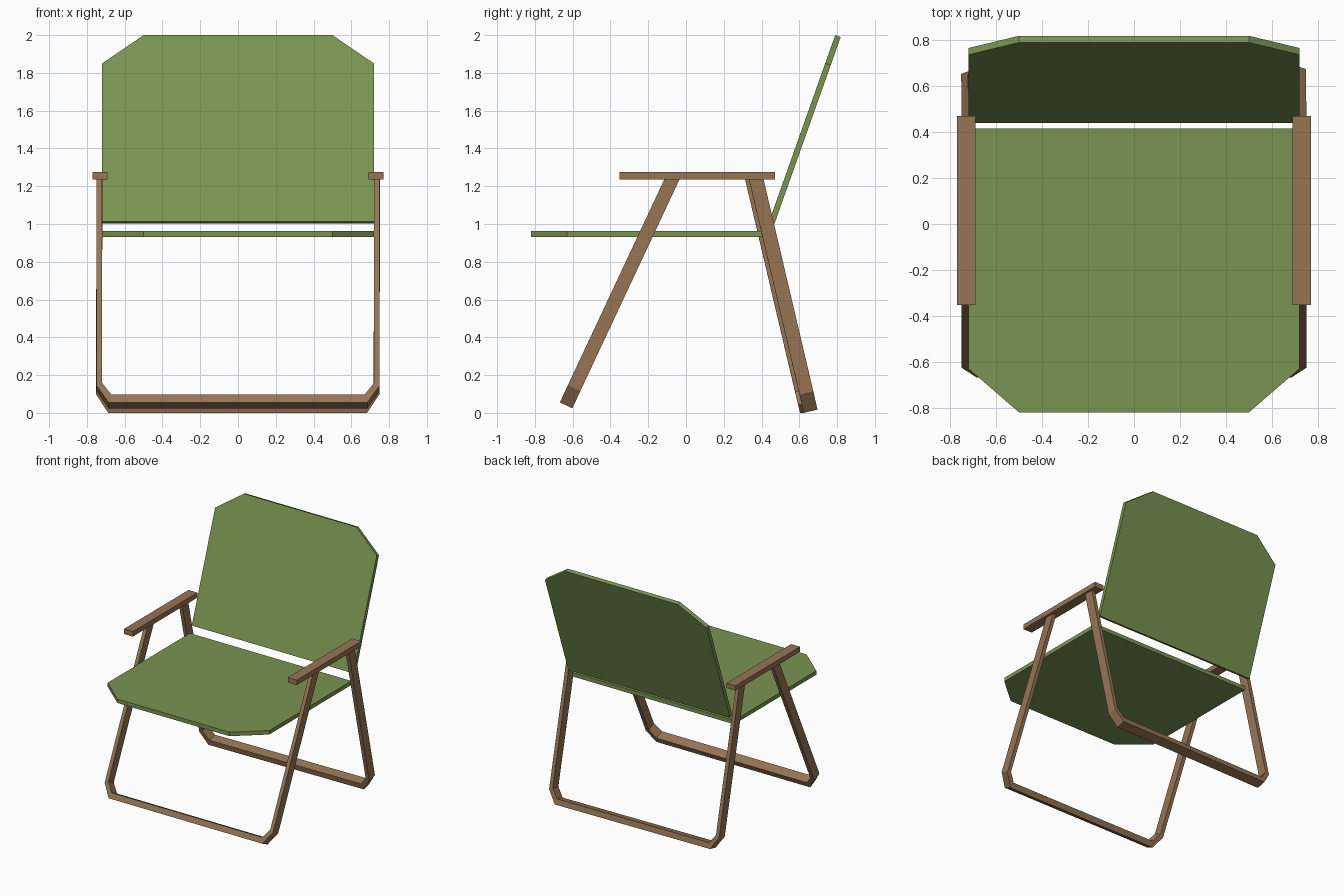
import bpy
import bmesh
from mathutils import Matrix, Vector

if "Cube" in bpy.data.objects:
    bpy.data.objects.remove(bpy.data.objects["Cube"])


def material(name, rgb):
    m = bpy.data.materials.new(name)
    m.diffuse_color = (*rgb, 1)
    m.use_nodes = True
    m.node_tree.nodes["Principled BSDF"].inputs["Base Color"].default_value = m.diffuse_color
    return m


GREEN = material("green canvas", (0.195, 0.296, 0.084))
BROWN = material("brown wood", (0.305, 0.178, 0.091))


def slab(name, outline, offset, mat):
    """Extrude a flat outline of 3D points along an offset vector."""
    bm = bmesh.new()
    face = bm.faces.new([bm.verts.new(p) for p in outline])
    ext = bmesh.ops.extrude_face_region(bm, geom=[face])
    moved = [g for g in ext["geom"] if isinstance(g, bmesh.types.BMVert)]
    bmesh.ops.translate(bm, verts=moved, vec=Vector(offset))
    bmesh.ops.recalc_face_normals(bm, faces=bm.faces)
    me = bpy.data.meshes.new(name)
    bm.to_mesh(me)
    bm.free()
    me.materials.append(mat)
    ob = bpy.data.objects.new(name, me)
    bpy.context.collection.objects.link(ob)
    return ob


def mirrored(half):
    """Complete a half outline by mirroring it across x = 0."""
    return half + [(-p[0], *p[1:]) for p in reversed(half)]


# seat panel with clipped front corners
slab("seat", mirrored([(0.5, -0.82, 0.93), (0.72, -0.63, 0.93), (0.72, 0.415, 0.93)]),
     (0, 0, 0.032), GREEN)

# reclined backrest with clipped top corners
slab("backrest", mirrored([(0.72, 0.44, 1.013), (0.72, 0.737, 1.85), (0.5, 0.79, 2.0)]),
     (0, 0.029, -0.01), GREEN)

# armrests
for side, x in (("left", -0.77), ("right", 0.69)):
    slab(side + "_armrest",
         [(x, -0.352, 1.235), (x + 0.08, -0.352, 1.235),
          (x + 0.08, 0.47, 1.235), (x, 0.47, 1.235)], (0, 0, 0.04), BROWN)


# U-shaped leg frames: flat wooden loops with clipped lower corners
def leg_frame(name, bottom, top, width):
    b, t = Vector((0, *bottom)), Vector((0, *top))
    axis = t - b
    length = axis.length + 0.018
    axis.normalize()
    across = Vector((0, axis.z, -axis.y)) * width
    inner = [(0.67, 0.045), (0.72, 0.115), (0.72, length)]
    outer = [(0.75, length), (0.75, 0.1), (0.685, 0.0)]
    half = inner + outer
    outline = half[:]
    outline = ([(-x, s) for x, s in reversed(inner)] + inner + outer
               + [(-x, s) for x, s in reversed(outer)])
    pts = [b - across / 2 + axis * s + Vector((x, 0, 0)) for x, s in outline]
    return slab(name, pts, across, BROWN)


leg_frame("front_leg_frame", (-0.635, 0.04), (-0.075, 1.235), 0.073)
rear = leg_frame("rear_leg_frame", (0.65, 0.0085), (0.362, 1.235), 0.075)

# the rear frame sits very slightly twisted
pivot = Vector((0, 0.5, 0))
rear.data.transform(Matrix.Translation(pivot) @ Matrix.Rotation(0.014, 4, 'Z')
                    @ Matrix.Translation(-pivot))
